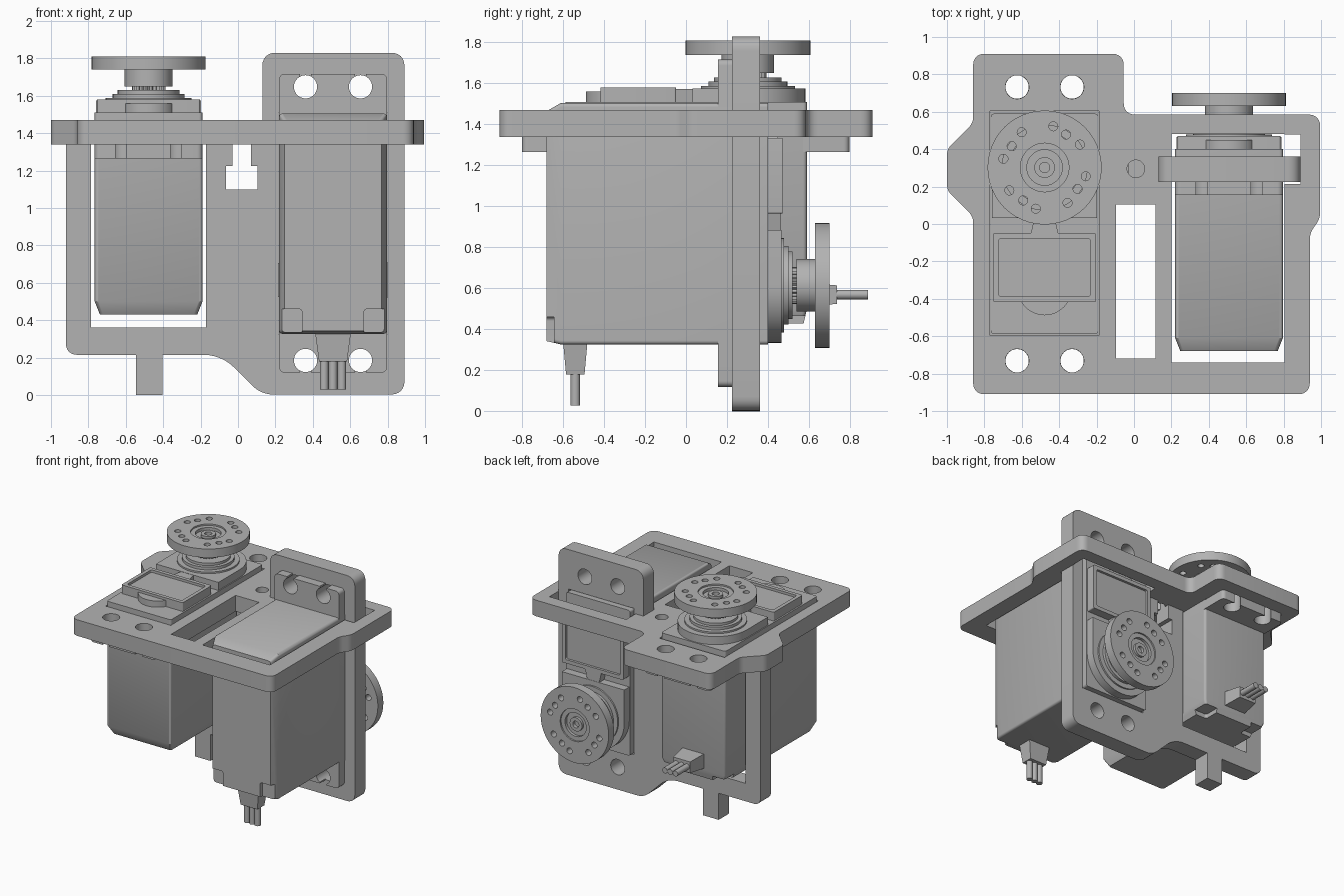
import bpy, bmesh
from math import sin, cos, pi, radians
from mathutils import Matrix, Vector

cube = bpy.data.objects.get("Cube")
if cube:
    bpy.data.objects.remove(cube)

grey = bpy.data.materials.new("plain_grey")
grey.use_nodes = True
grey.diffuse_color = (0.45, 0.45, 0.45, 1)
grey.node_tree.nodes["Principled BSDF"].inputs["Base Color"].default_value = (0.45, 0.45, 0.45, 1)


# ---- outline helpers ----
def circle(r, x=0, y=0, n=48):
    return [(x + r * cos(2 * pi * i / n), y + r * sin(2 * pi * i / n)) for i in range(n)]


def rounded(corners, r=0.0, steps=6):
    """Round each corner; a corner may carry its own radius as third item."""
    out = []
    n = len(corners)
    for i, c in enumerate(corners):
        p = Vector(c[:2])
        rad = c[2] if len(c) > 2 else r
        if not rad:
            out.append(tuple(p))
            continue
        a = p + (Vector(corners[i - 1][:2]) - p).normalized() * rad
        b = p + (Vector(corners[(i + 1) % n][:2]) - p).normalized() * rad
        for k in range(steps + 1):
            t = k / steps
            w = (1 - t) ** 2, 2 * t * (1 - t) * 0.83, t * t
            out.append(tuple((a * w[0] + p * w[1] + b * w[2]) / sum(w)))
    return out


def rect(x0, x1, y0, y1, r=0.0):
    return rounded([(x0, y0), (x1, y0), (x1, y1), (x0, y1)], r)


# ---- solid helpers ----
def loft(*sections):
    """Closed solid through (outline, z) sections with equal point counts."""
    bm = bmesh.new()
    rings = [[bm.verts.new((x, y, z)) for x, y in pts] for pts, z in sections]
    for lo, hi in zip(rings, rings[1:]):
        for i in range(len(lo)):
            bm.faces.new((lo[i - 1], lo[i], hi[i], hi[i - 1]))
    bm.faces.new(rings[0])
    bm.faces.new(rings[-1])
    bmesh.ops.recalc_face_normals(bm, faces=bm.faces)
    mesh = bpy.data.meshes.new("solid")
    bm.to_mesh(mesh)
    bm.free()
    mesh.materials.append(grey)
    return mesh


def prism(outline, z0, z1):
    return loft((outline, z0), (outline, z1))


def turned(profile):
    return loft(*[(circle(r), z) for r, z in profile])


def add(name, mesh, matrix=Matrix()):
    ob = bpy.data.objects.new(name, mesh)
    ob.matrix_world = matrix
    bpy.context.scene.collection.objects.link(ob)
    return ob


def cut(mesh, cutters):
    """Return the mesh with every cutter subtracted."""
    ob = add("work", mesh)
    helpers = []
    for c in cutters:
        h = add("cutter", c)
        h.hide_render = True
        helpers.append(h)
        mod = ob.modifiers.new("cut", 'BOOLEAN')
        mod.object, mod.operation, mod.solver = h, 'DIFFERENCE', 'EXACT'
    bpy.context.view_layer.update()
    dg = bpy.context.evaluated_depsgraph_get()
    result = bpy.data.meshes.new_from_object(ob.evaluated_get(dg))
    for o in helpers + [ob]:
        bpy.data.objects.remove(o)
    return result


# ---- servo, with its output shaft on the local z axis ----
W = 0.288
screws = [(sx * 0.147, y) for sx in (-1, 1) for y in (-1.033, 0.43)]
parts = {}

# case with tapered base and two notched base corners
case = loft((rect(-0.26, 0.26, -0.85, 0.272, 0.02), -1.38),
            (rect(-W, W, -0.89, 0.288, 0.02), -1.31),
            (rect(-W, W, -0.89, 0.288, 0.02), -0.30))
parts["case"] = cut(case, [prism(rect(min(s * 0.165, s * 0.4), max(s * 0.165, s * 0.4),
                                      0.155, 0.4, 0.02), -1.5, -1.345) for s in (-1, 1)])

# mounting flange with open screw slots
slots = []
for x, y in screws:
    end = (-1.2, y) if y < 0 else (y, 0.6)
    slots += [prism(circle(0.062, x, y), -0.6, -0.4),
              prism(rect(x - 0.03, x + 0.03, *end), -0.62, -0.38)]
parts["flange"] = cut(prism(rect(-W, W, -1.102, 0.495, 0.03), -0.545, -0.47), slots)

# gearbox lid, label frame, neck and round boss on the top
lid = [(-0.28, -0.27), (0.28, -0.27)]
lid += [(0.28 * cos(pi * i / 24), 0.28 * sin(pi * i / 24)) for i in range(25)]
lid += []
parts["gearbox_lid"] = prism(lid, -0.32, -0.235)
parts["label_frame"] = cut(prism(rect(-0.275, 0.275, -0.72, -0.35, 0.01), -0.32, -0.23),
                           [prism(rect(-0.245, 0.245, -0.69, -0.38, 0.015), -0.25, -0.1)])
parts["lid_neck"] = prism([(-0.075, -0.36), (0.075, -0.36), (0.05, -0.25), (-0.05, -0.25)], -0.32, -0.237)
parts["round_boss"] = prism(circle(0.145, 0, -0.645), -0.32, -0.25)

# shaft collar and toothed spline
parts["shaft_collar"] = turned([(0.23, -0.25), (0.23, -0.222), (0.192, -0.222), (0.192, -0.2),
                                (0.165, -0.2), (0.165, -0.18)])
teeth = [(r * cos(2 * pi * i / 50), r * sin(2 * pi * i / 50))
         for i in range(50) for r in [0.09 if i % 2 else 0.08]]
parts["spline"] = prism(teeth, -0.19, -0.15)

# disc horn with hub, centre screw and drilled holes
horn = turned([(0.128, -0.16), (0.128, -0.07), (0.305, -0.07), (0.305, 0), (0.13, 0),
               (0.13, -0.012), (0.095, -0.012), (0.095, -0.035), (0.055, -0.035),
               (0.055, -0.015), (0.027, -0.015), (0.027, -0.04)])
spots = [(0.225, 33 + 45 * k) for k in range(8)] + [(0.21, 57 + 90 * k) for k in range(4)]
parts["horn"] = cut(horn, [prism(circle(0.024, r * cos(radians(a)), r * sin(radians(a)), 20), -0.1, 0.1)
                           for r, a in spots])

# cable boot and three wires, made upright then laid along local y
lay = Matrix.Translation((0, 0, -1.24)) @ Matrix.Rotation(-pi / 2, 4, 'X')
boot = loft((rect(-0.097, 0.097, -0.06, 0.06), 0.27), (rect(-0.075, 0.075, -0.045, 0.045), 0.435))
boot.transform(lay)
parts["cable_boot"] = boot
for i in (-1, 0, 1):
    wire = prism(circle(0.023, i * 0.047, 0, 20), 0.42, 0.585)
    wire.transform(lay)
    parts["wire_%d" % (i + 2)] = wire

upright = Matrix.Translation((-0.478, 0.302, 1.81))
lying = Matrix.Translation((0.508, 0.70, 0.615)) @ Matrix.Rotation(-pi / 2, 4, 'X')
objects = [add(side + "_servo_" + name, mesh, m)
           for side, m in (("right", upright), ("left", lying)) for name, mesh in parts.items()]

# ---- horizontal plate ----
top_outline = rounded([
    (-0.86, -0.91, 0.06), (0.94, -0.91, 0.06), (0.94, -0.05, 0.03), (0.995, 0.03, 0.03),
    (0.995, 0.585, 0.06), (-0.055, 0.585, 0.06), (-0.055, 0.91, 0.06), (-0.86, 0.91, 0.06),
    (-0.86, 0.54, 0.03), (-1, 0.40, 0.03), (-1, 0.18, 0.03), (-0.86, 0.04, 0.03)])
holes = [rect(-0.77, -0.186, -0.595, 0.605), rect(-0.095, 0.115, -0.72, 0.105),
         rect(0.2, 0.805, -0.74, 0.48), rect(0.78, 0.89, 0.215, 0.479), circle(0.047, 0.01, 0.295)]
holes += [circle(0.063, x - 0.478, y + 0.302) for x, y in screws]
plate = cut(prism(top_outline, 1.34, 1.47), [prism(h, 1.2, 1.6) for h in holes])
objects.append(add("horizontal_plate", plate))

# ---- vertical plate, drawn in x and z, then stood up ----
side_outline = rounded([
    (-0.92, 1.40), (-0.92, 0.215, 0.06), (-0.545, 0.215), (-0.545, 0), (-0.405, 0),
    (-0.405, 0.215), (-0.09, 0.215, 0.09), (0.125, 0.003, 0.06), (0.89, 0.003, 0.07),
    (0.89, 1.83, 0.07), (0.13, 1.83, 0.07), (0.13, 1.40)])
holes = [rect(-0.785, -0.17, 0.36, 1.5), rect(-0.065, 0.105, 1.10, 1.225),
         rect(-0.03, 0.07, 1.2, 1.5), rect(0.216, 0.8, 0.325, 1.51)]
holes += [circle(0.062, x + 0.508, 0.615 - y) for x, y in screws]
plate = cut(prism(side_outline, -0.36, -0.225), [prism(h, -0.5, -0.1) for h in holes])
objects.append(add("vertical_plate", plate, Matrix.Rotation(pi / 2, 4, 'X')))

# ---- smooth round walls, keep edges sharp ----
bpy.ops.object.select_all(action='DESELECT')
for ob in objects:
    ob.select_set(True)
bpy.context.view_layer.objects.active = objects[0]
bpy.ops.object.shade_smooth_by_angle(angle=radians(30))
